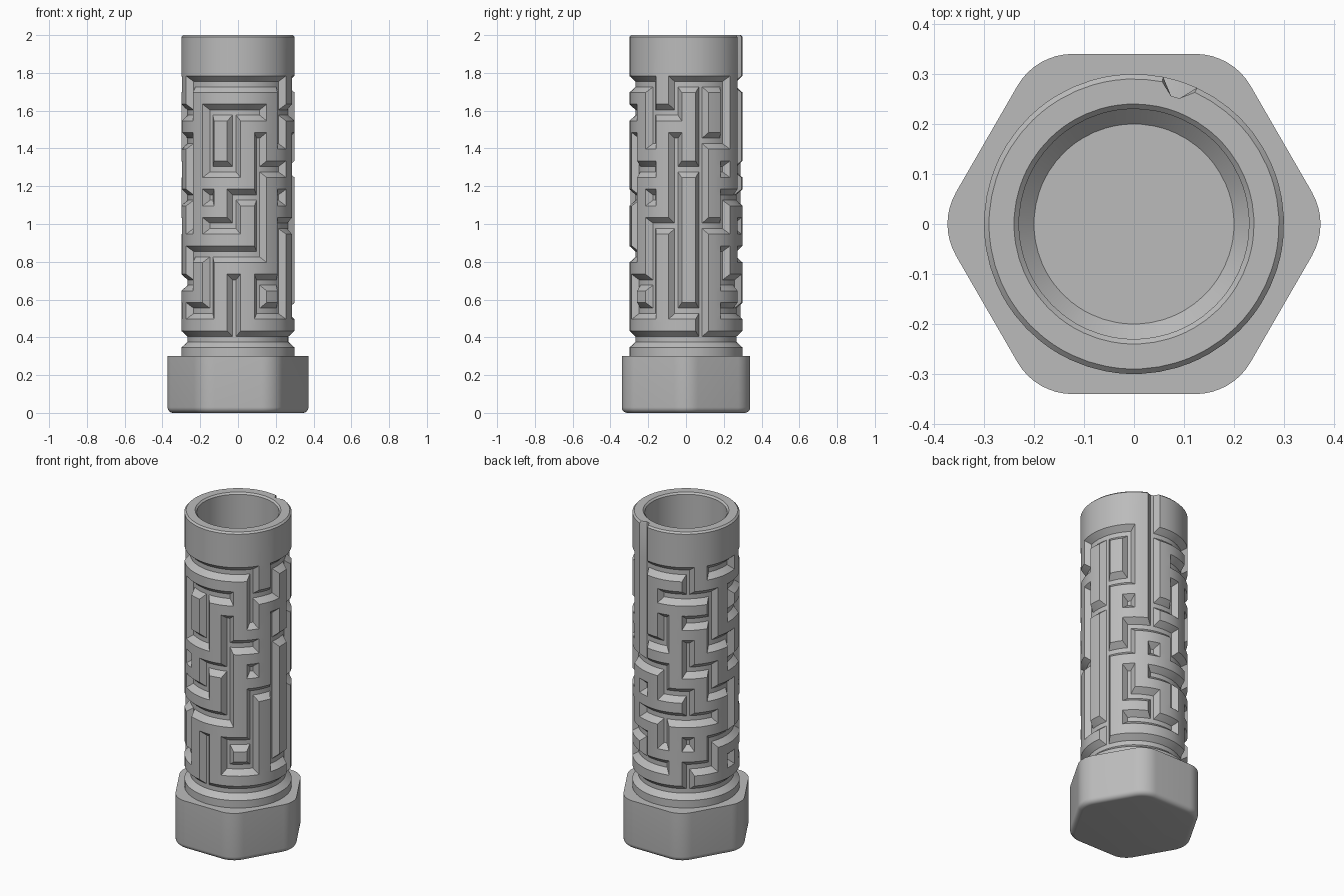
import bpy
import bmesh
from math import sin, cos, pi, radians

cube = bpy.data.objects.get("Cube")
if cube:
    bpy.data.objects.remove(cube)

# Single plain grey
grey = bpy.data.materials.new("plain_grey")
grey.use_nodes = True
COLOUR = (0.5, 0.5, 0.5, 1)
grey.diffuse_color = COLOUR
grey.node_tree.nodes["Principled BSDF"].inputs["Base Color"].default_value = COLOUR

# Maze map, top row first: "-" joins a cell to the next one round,
# "|" joins a cell to the one below
ACROSS = [
    "--.-.----.--.",
    ".--.-.--.-...",
    "..-.-......-.",
    "-..-..-.-.-..",
    "-.-.-..-....-",
    ".-.-..-..-.-.",
    "---..---.....",
    "...--...-...-",
    "-.-..-..-.-.-",
    "-------------",
]
DOWN = [
    "|.|..|...||||",
    "|..||.||.|.||",
    "||.|.||||.||.",
    "|.|.||..|.||.",
    ".|.|.|.||.|||",
    "..|.|...||||.",
    ".|..|||..||||",
    "|..|..||||||.",
    "..|....|...|.",
    ".............",
]
COLS, ROWS = len(ACROSS[0]), len(ACROSS)
PITCH = 2 * pi / COLS
ENTRY_ANGLE = radians(72)
R, R_DEEP = 0.30, 0.267
TOP_Z, ROW_H = 1.74, 0.15
OPEN_A, FLOOR_A = radians(6.8), radians(1.9)
OPEN_Z, FLOOR_Z = 0.044, 0.014
STEP_A = [-OPEN_A, -FLOOR_A, FLOOR_A, OPEN_A, PITCH / 2]
STEP_Z = [OPEN_Z, FLOOR_Z, -FLOOR_Z, -OPEN_Z]


def is_deep(k, i, r, j):
    """Whether a grid point lies on the floor of a groove."""
    if i in (1, 2):
        if j == 0:
            return k == 0 if r == 0 else DOWN[r - 1][k] == "|"
        return True if j in (1, 2) else DOWN[r][k] == "|"
    return j in (1, 2) and ACROSS[r][k - 1 if i == 0 else k] == "-"


def finish(bm, name):
    bmesh.ops.recalc_face_normals(bm, faces=bm.faces[:])
    mesh = bpy.data.meshes.new(name)
    bm.to_mesh(mesh)
    bm.free()
    mesh.materials.append(grey)
    obj = bpy.data.objects.new(name, mesh)
    bpy.context.collection.objects.link(obj)
    bpy.ops.object.select_all(action='DESELECT')
    obj.select_set(True)
    bpy.context.view_layer.objects.active = obj
    bpy.ops.object.shade_smooth_by_angle(angle=radians(28))
    return obj


def bridge(bm, low, high, deep_low=None, deep_high=None):
    """Join two rings, creasing groove corners along the mitre."""
    n = len(low)
    for a in range(n):
        b = (a + 1) % n
        quad = [low[a], low[b], high[b], high[a]]
        flags = [False] * 4
        if deep_low:
            flags = [deep_low[a], deep_low[b], deep_high[b], deep_high[a]]
        if sum(flags) in (1, 3):
            o = flags.index(sum(flags) == 1)
            q = quad[o:] + quad[:o]
            bm.faces.new((q[0], q[1], q[2]))
            bm.faces.new((q[0], q[2], q[3]))
        else:
            bm.faces.new(quad)


# Maze tube: outer grooved wall, rim, bore and bore floor
bm = bmesh.new()
points = [(k, i) for k in range(COLS) for i in range(len(STEP_A))]
angles = [ENTRY_ANGLE + k * PITCH + STEP_A[i] for k, i in points]
entry = [k == 0 and i in (1, 2) for k, i in points]
flat = [False] * len(points)
levels = [(2.0, 0.24, flat), (2.0, 0.29, entry), (1.99, R, entry)]
for r in range(ROWS):
    for j, dz in enumerate(STEP_Z):
        flags = [is_deep(k, i, r, j) for k, i in points]
        levels.append((TOP_Z - r * ROW_H + dz, R, flags))
levels.append((0.30, R, flat))
bore = [(2.0, 0.24, flat), (1.99, 0.23, flat), (0.13, 0.23, flat), (0.10, 0.20, flat)]
levels = bore[:0:-1] + levels
previous = None
for z, radius, flags in levels:
    ring = [bm.verts.new((cos(a) * (R_DEEP if d else radius),
                          sin(a) * (R_DEEP if d else radius), z))
            for a, d in zip(angles, flags)]
    if previous:
        bridge(bm, ring, previous[0], flags, previous[1])
    else:
        bm.faces.new(ring)
    previous = (ring, flags)
finish(bm, "maze_tube")

# Hexagonal foot: rounded corners, rounded lower edge, top left open for the bore
bm = bmesh.new()
APOTHEM, FILLET, EDGE, SEG = 0.34, 0.127, 0.03, 8
CENTRE = (APOTHEM - FILLET) / cos(pi / 6)


def hex_ring(inset, z):
    ring = []
    for c in range(6):
        mid = c * pi / 3
        for s in range(SEG + 1):
            a = mid + (s / SEG - 0.5) * pi / 3
            ring.append(bm.verts.new((CENTRE * cos(mid) + (FILLET - inset) * cos(a),
                                      CENTRE * sin(mid) + (FILLET - inset) * sin(a), z)))
    return ring


rings = []
for s in range(7):
    t = s / 6 * pi / 2
    rings.append(hex_ring(EDGE * (1 - sin(t)), EDGE * (1 - cos(t))))
rings.append(hex_ring(0, 0.30))
count = len(rings[0])
inner = []
for v in rings[-1]:
    length = v.co.xy.length
    inner.append(bm.verts.new((v.co.x * 0.295 / length, v.co.y * 0.295 / length, 0.30)))
rings.append(inner)
for low, high in zip(rings, rings[1:]):
    bridge(bm, low, high)
bm.faces.new(rings[0][::-1])
finish(bm, "hex_foot")
